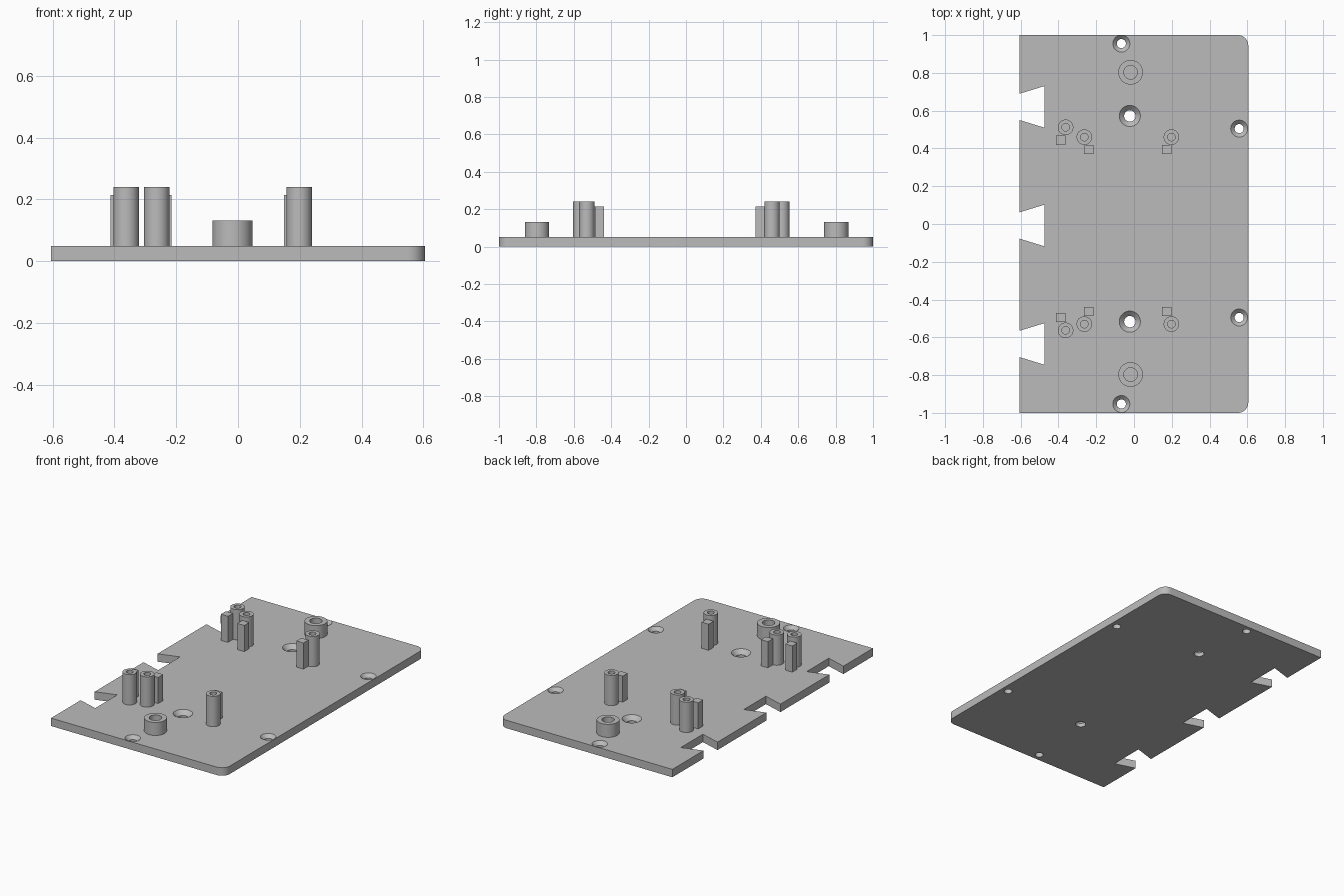
import bpy, bmesh
from math import cos, sin, pi

if "Cube" in bpy.data.objects:
    bpy.data.objects.remove(bpy.data.objects["Cube"], do_unlink=True)

THICK = 0.05
HALF_X, HALF_Y = 0.605, 1.0
SEGS = 48

grey = bpy.data.materials.new("plain grey")
grey.use_nodes = True
GREY = (0.5, 0.5, 0.5, 1)
grey.diffuse_color = GREY
grey.node_tree.nodes["Principled BSDF"].inputs["Base Color"].default_value = GREY


def add_object(name, bm, smooth=True):
    bmesh.ops.recalc_face_normals(bm, faces=bm.faces)
    mesh = bpy.data.meshes.new(name)
    bm.to_mesh(mesh)
    bm.free()
    mesh.materials.append(grey)
    ob = bpy.data.objects.new(name, mesh)
    bpy.context.collection.objects.link(ob)
    if smooth:
        smooth_sharp(ob)
    return ob


def select(ob):
    bpy.ops.object.select_all(action='DESELECT')
    ob.select_set(True)
    bpy.context.view_layer.objects.active = ob


def smooth_sharp(ob):
    select(ob)
    bpy.ops.object.shade_smooth_by_angle(angle=pi / 6)


def lathe(bm, x, y, profile, closed_ring=False):
    """Turn a (radius, z) profile about a vertical axis; cap it unless it is a ring."""
    rings = [[bm.verts.new((x + r * cos(2 * pi * i / SEGS), y + r * sin(2 * pi * i / SEGS), z))
              for i in range(SEGS)] for r, z in profile]
    pairs = list(zip(rings, rings[1:]))
    if closed_ring:
        pairs.append((rings[-1], rings[0]))
    else:
        bm.faces.new(rings[0])
        bm.faces.new(rings[-1])
    for a, b in pairs:
        for i in range(SEGS):
            j = (i + 1) % SEGS
            bm.faces.new((a[i], a[j], b[j], b[i]))


# Plate outline: rounded corners on the left side, dovetail notches on the right
def corner(cy, start, r=0.055):
    cx = HALF_X - r
    return [(cx + r * cos(start + pi / 2 * i / 10), cy + r * sin(start + pi / 2 * i / 10))
            for i in range(11)]


outline = corner(-HALF_Y + 0.055, -pi / 2) + corner(HALF_Y - 0.055, 0)
outline.append((-HALF_X, HALF_Y))
for cy in (0.62, -0.008, -0.635):
    outline += [(-HALF_X, cy + 0.07), (-0.475, cy + 0.11),
                (-0.475, cy - 0.11), (-HALF_X, cy - 0.07)]
outline.append((-HALF_X, -HALF_Y))

bm = bmesh.new()
base = bm.faces.new([bm.verts.new((x, y, 0)) for x, y in outline])
top = bmesh.ops.extrude_face_region(bm, geom=[base])["geom"]
bmesh.ops.translate(bm, vec=(0, 0, THICK),
                    verts=[v for v in top if isinstance(v, bmesh.types.BMVert)])
plate = add_object("base_plate", bm, smooth=False)

# Countersunk screw holes: x, y, rim radius, bore radius
bm = bmesh.new()
for x, y, rim, bore in ((-0.067, 0.955, 0.045, 0.024), (-0.067, -0.953, 0.045, 0.024),
                        (0.557, 0.505, 0.045, 0.024), (0.557, -0.495, 0.045, 0.024),
                        (-0.022, 0.572, 0.056, 0.03), (-0.022, -0.517, 0.056, 0.03)):
    slope = rim - bore
    lathe(bm, x, y, [(bore, -0.02), (bore, THICK - slope), (rim, THICK), (rim, THICK + 0.02)])
cutter = add_object("hole_cutter", bm, smooth=False)
cutter.hide_render = True
cut = plate.modifiers.new("holes", 'BOOLEAN')
cut.operation = 'DIFFERENCE'
cut.solver = 'EXACT'
cut.object = cutter
select(plate)
bpy.ops.object.modifier_apply(modifier=cut.name)
bpy.data.objects.remove(cutter, do_unlink=True)
smooth_sharp(plate)


# Hollow round posts
def post(name, x, y, outer, inner, height):
    bm = bmesh.new()
    lathe(bm, x, y, [(outer, THICK), (outer, height), (inner, height), (inner, THICK)], True)
    add_object(name, bm)


# Square support pegs
def peg(name, x, y, side=0.049, height=0.215):
    bm = bmesh.new()
    bmesh.ops.create_cube(bm, size=1)
    bmesh.ops.scale(bm, vec=(side, side, height - THICK), verts=bm.verts)
    bmesh.ops.translate(bm, vec=(x, y, (height + THICK) / 2), verts=bm.verts)
    add_object(name, bm, smooth=False)


# Matching groups at the back and front: boss y, then (post y, peg y) for each column
columns = (("outer", -0.362, -0.388), ("middle", -0.263, -0.24), ("inner", 0.198, 0.173))
groups = (("back", 0.803, ((0.512, 0.443), (0.46, 0.395), (0.46, 0.395))),
          ("front", -0.797, ((-0.563, -0.495), (-0.53, -0.463), (-0.53, -0.463))))
for end, boss_y, rows in groups:
    post(f"{end}_low_boss", -0.018, boss_y, 0.065, 0.036, 0.132)
    for (label, post_x, peg_x), (post_y, peg_y) in zip(columns, rows):
        post(f"{end}_{label}_post", post_x, post_y, 0.041, 0.02, 0.241)
        peg(f"{end}_{label}_peg", peg_x, peg_y)
